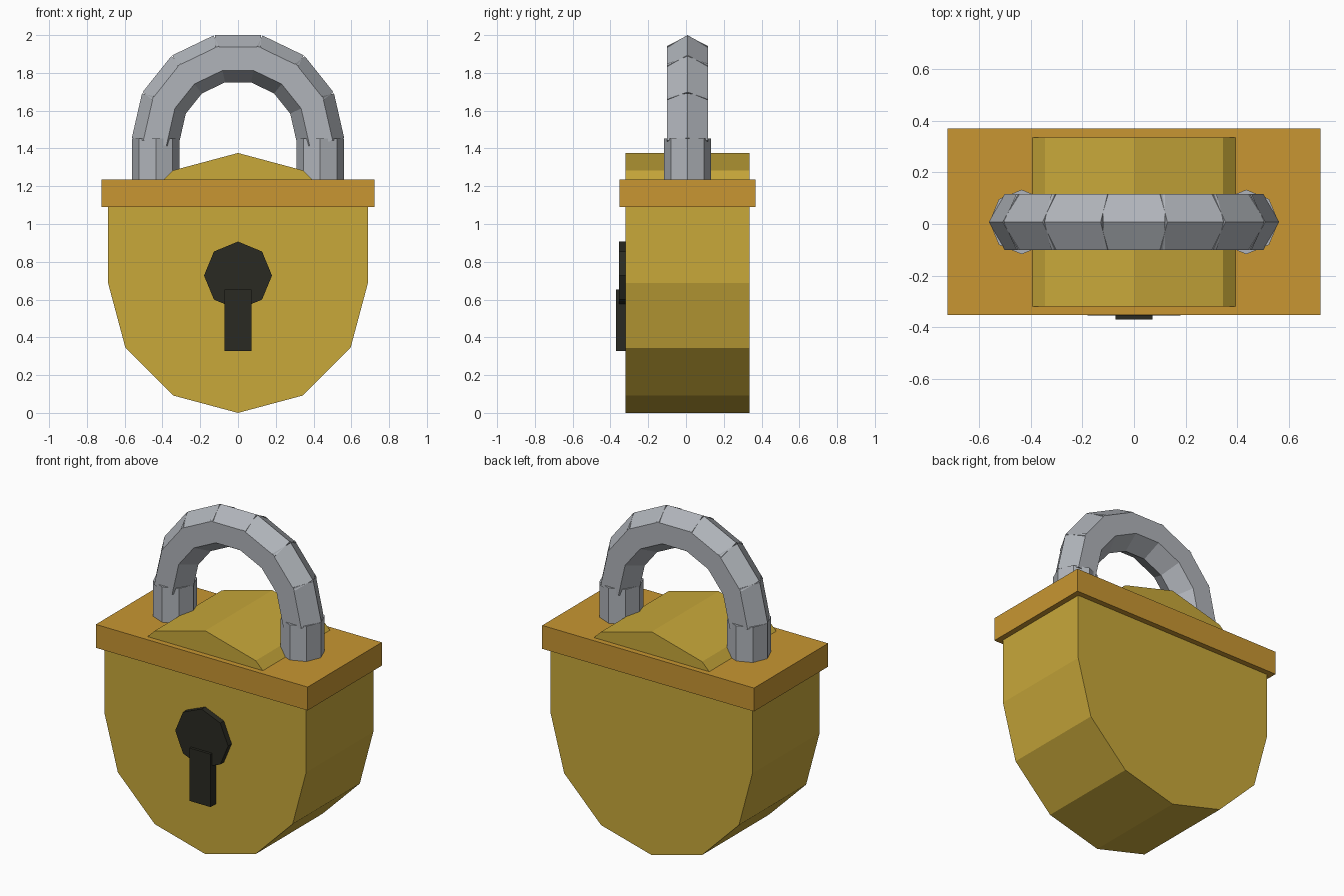
import bpy, bmesh, math
from mathutils import Matrix, Vector

if "Cube" in bpy.data.objects:
    bpy.data.objects.remove(bpy.data.objects["Cube"])

Y0 = 0.008  # depth centre of the lock


def material(name, rgb):
    lin = [((c / 255 + 0.055) / 1.055) ** 2.4 for c in rgb]
    m = bpy.data.materials.new(name)
    m.diffuse_color = (*lin, 1)
    m.use_nodes = True
    m.node_tree.nodes["Principled BSDF"].inputs["Base Color"].default_value = m.diffuse_color
    return m


gold = material("gold", (200, 168, 58))
bronze = material("bronze", (200, 150, 50))
steel = material("steel", (176, 180, 186))
black = material("keyhole black", (42, 42, 34))


def finish(name, bm, mat):
    bmesh.ops.recalc_face_normals(bm, faces=bm.faces)
    me = bpy.data.meshes.new(name)
    bm.to_mesh(me)
    bm.free()
    me.materials.append(mat)
    ob = bpy.data.objects.new(name, me)
    bpy.context.collection.objects.link(ob)
    return ob


def extrude_profile(name, points, y_front, y_back, mat):
    """Extrude an x/z outline along y."""
    bm = bmesh.new()
    face = bm.faces.new([bm.verts.new((x, y_front, z)) for x, z in points])
    ext = bmesh.ops.extrude_face_region(bm, geom=[face])["geom"]
    verts = [g for g in ext if isinstance(g, bmesh.types.BMVert)]
    bmesh.ops.translate(bm, verts=verts, vec=(0, y_back - y_front, 0))
    return finish(name, bm, mat)


def rect(x, z0, z1):
    return [(-x, z0), (x, z0), (x, z1), (-x, z1)]


def ring(r, cz, angles):
    return [(r * math.cos(math.radians(a)), cz + r * math.sin(math.radians(a)))
            for a in angles]


def prism(bm, sides, r, a, b, ref):
    """Straight bar from a to b with one cross-section corner pointing along ref."""
    a, b, u = Vector(a), Vector(b), Vector(ref).normalized()
    w = (b - a).normalized()
    v = w.cross(u)
    rings = []
    for p in (a, b):
        rings.append([bm.verts.new(p + r * (math.cos(t) * u + math.sin(t) * v))
                      for t in (2 * math.pi * i / sides for i in range(sides))])
    bm.faces.new(rings[0])
    bm.faces.new(rings[1])
    for i in range(sides):
        j = (i + 1) % sides
        bm.faces.new((rings[0][i], rings[0][j], rings[1][j], rings[1][i]))


# Body: rounded bottom, straight sides, hump rising through the top plate
R = 0.688
outline = ring(R, R, range(180, 361, 30)) + [(R, 1.15), (0.478, 1.15)]
outline += ring(R, R, (60, 90, 120)) + [(-0.478, 1.15), (-R, 1.15)]
extrude_profile("lock_body", outline, Y0 - 0.327, Y0 + 0.327, gold)

# Top plate
extrude_profile("top_plate", rect(0.722, 1.091, 1.235), Y0 - 0.361, Y0 + 0.361, bronze)

# Keyhole: octagonal disc and slot
extrude_profile("keyhole_disc", ring(0.18, 0.727, range(0, 360, 45)), -0.354, -0.30, black)
extrude_profile("keyhole_slot", rect(0.072, 0.328, 0.654), -0.37, -0.30, black)

# Shackle legs
for side, label in ((-1, "left"), (1, "right")):
    bm = bmesh.new()
    x = side * 0.435
    prism(bm, 8, 0.125, (x, Y0, 1.18), (x, Y0, 1.452), (1, 0, 0))
    finish("shackle_leg_" + label, bm, steel)

# Shackle arch: seven overlapping straight hexagonal bars
bm = bmesh.new()
step = math.pi / 7
for i in range(7):
    t = (i + 0.5) * step
    out = Vector((math.cos(t), 0, math.sin(t)))
    along = Vector((-math.sin(t), 0, math.cos(t)))
    mid = Vector((0, Y0, 1.451)) + out * 0.435 * math.cos(step / 2)
    prism(bm, 6, 0.125, mid - along * 0.121, mid + along * 0.121, out)
finish("shackle_arch", bm, steel)
